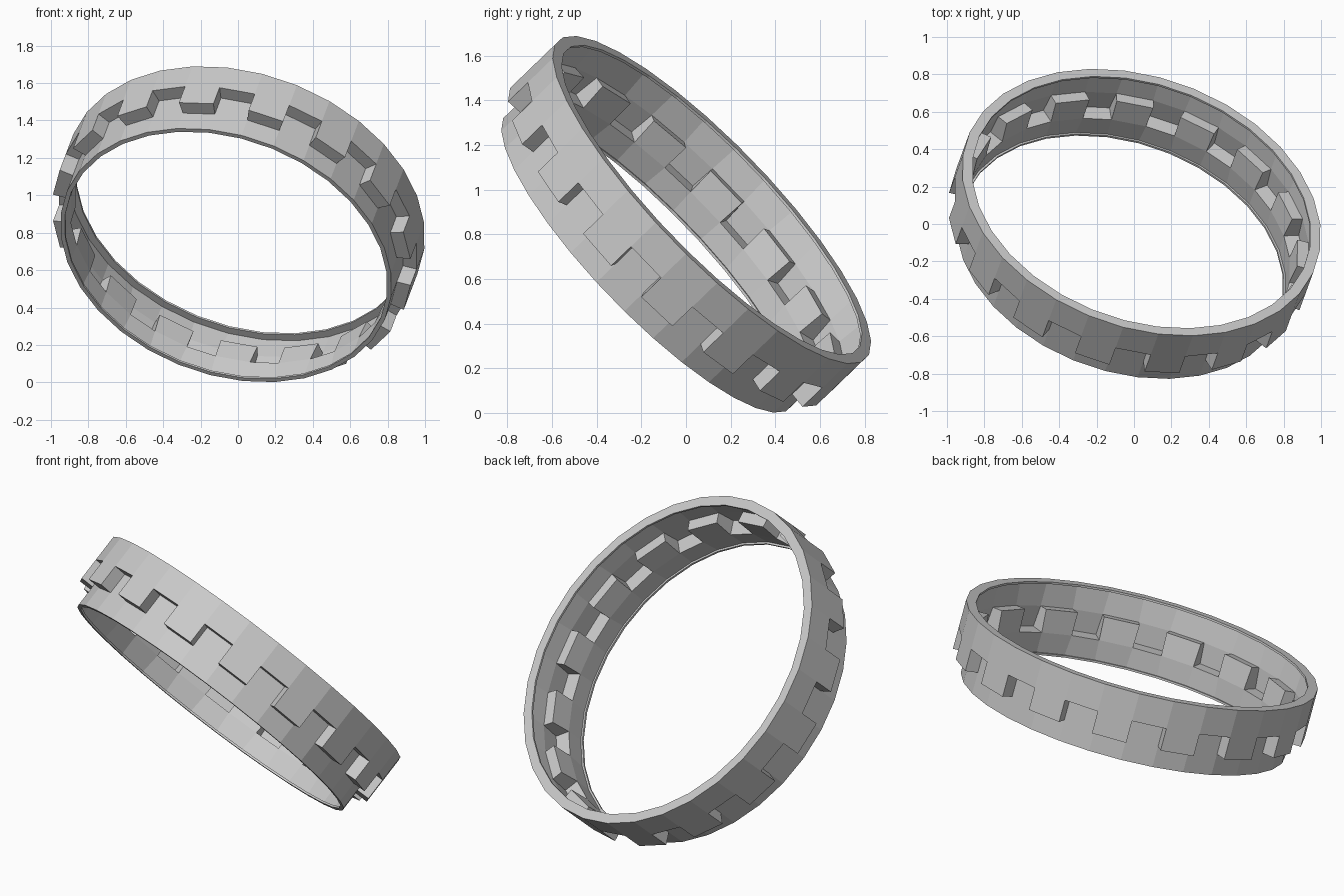
import bpy, bmesh, math
from mathutils import Vector, Matrix

if "Cube" in bpy.data.objects:
    bpy.data.objects.remove(bpy.data.objects["Cube"])

SIDES = 32
R_UP, R_LOW = 0.993, 0.917         # outer radii of the upper and lower bands
H_TOP, H_HIGH, H_LOW, H_BOT = 0.0, -0.16, -0.288, -0.41
LIP_UP, LIP_LOW = 0.937, 0.893     # inner radii of the rim lips
THICK = 0.012

# Tilted frame of the ring, origin at the centre of the upper rim
n = Vector((0.255, 0.695, 0.672)).normalized()
a = (Vector((1, 0, 0)) - n.x * n).normalized()
b = n.cross(a)
frame = Matrix((a, b, n)).transposed().to_4x4()
frame.translation = (0.04, 0.116, 0.955)

bm = bmesh.new()
start = math.radians(-84.6)


def point(i, r, h):
    t = start + i * 2 * math.pi / SIDES
    return bm.verts.new((r * math.cos(t), r * math.sin(t), h))


def strip(i, r0, h0, r1, h1):
    """One facet running from profile point 0 down to profile point 1."""
    bm.faces.new((point(i, r0, h0), point(i, r1, h1),
                  point(i + 1, r1, h1), point(i + 1, r0, h0)))


for i in range(SIDES):
    tooth = i % 2 == 0
    # upper lip and wall
    strip(i, LIP_UP, H_TOP, R_UP, H_TOP)
    strip(i, R_UP, H_TOP, R_UP, H_HIGH)
    # alternating tooth zone with the step between the bands
    if tooth:
        strip(i, R_UP, H_HIGH, R_UP, H_LOW)
        strip(i, R_UP, H_LOW, R_LOW, H_LOW)
    else:
        strip(i, R_UP, H_HIGH, R_LOW, H_HIGH)
        strip(i, R_LOW, H_HIGH, R_LOW, H_LOW)
    # tooth side
    side = [point(i, R_UP, H_HIGH), point(i, R_LOW, H_HIGH),
            point(i, R_LOW, H_LOW), point(i, R_UP, H_LOW)]
    bm.faces.new(side if tooth else side[::-1])
    # lower wall and lip
    strip(i, R_LOW, H_LOW, R_LOW, H_BOT)
    strip(i, R_LOW, H_BOT, LIP_LOW, H_BOT)

bmesh.ops.remove_doubles(bm, verts=bm.verts, dist=0.0005)
bm.transform(frame)
mesh = bpy.data.meshes.new("crenellated_ring")
bm.to_mesh(mesh)
bm.free()

ring = bpy.data.objects.new("crenellated_ring", mesh)
bpy.context.collection.objects.link(ring)

# wall thickness, grown inward
solid = ring.modifiers.new("thickness", "SOLIDIFY")
solid.thickness = THICK
solid.offset = -1
solid.use_even_offset = True
